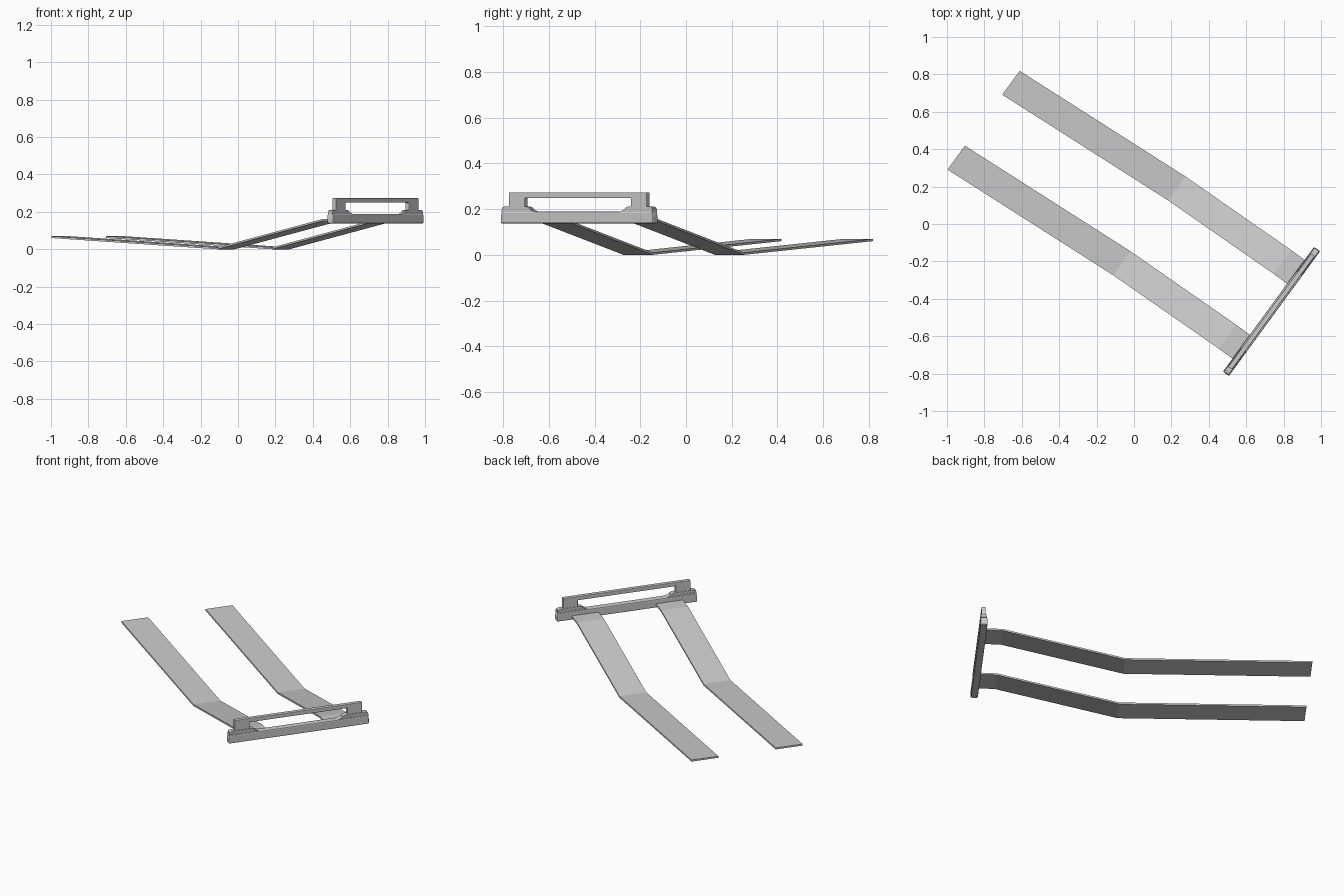
import bpy, bmesh, math
from mathutils import Matrix

if "Cube" in bpy.data.objects:
    bpy.data.objects.remove(bpy.data.objects["Cube"])

# Local frame: x along the crossbar, y toward the strap tips
FRAME = Matrix.Translation((0.735, -0.4675, 0)) @ Matrix.Rotation(math.radians(53.83), 4, 'Z')


def finish(bm, name, bevel=0):
    bmesh.ops.recalc_face_normals(bm, faces=bm.faces)
    me = bpy.data.meshes.new(name)
    bm.to_mesh(me)
    bm.free()
    ob = bpy.data.objects.new(name, me)
    bpy.context.collection.objects.link(ob)
    ob.matrix_world = FRAME
    if bevel:
        mod = ob.modifiers.new("bevel", 'BEVEL')
        mod.width = bevel
        mod.segments = 2
        mod.limit_method = 'ANGLE'
    return ob


def plate(name, outline, depth, bevel=0):
    """Extrude an (x, z) outline symmetrically about y = 0."""
    bm = bmesh.new()
    face = bm.faces.new([bm.verts.new((x, -depth / 2, z)) for x, z in outline])
    ext = bmesh.ops.extrude_face_region(bm, geom=[face])
    verts = [g for g in ext['geom'] if isinstance(g, bmesh.types.BMVert)]
    bmesh.ops.translate(bm, verts=verts, vec=(0, depth, 0))
    return finish(bm, name, bevel)


def strap(name, x0, path, width=0.158, thick=0.01):
    """Thin folded strip through (x, y, z) centres."""
    bm = bmesh.new()
    rings = []
    for x, y, z in path:
        rings.append([bm.verts.new((x0 + x + sx * width / 2, y, z + sz * thick / 2))
                      for sx, sz in ((-1, -1), (1, -1), (1, 1), (-1, 1))])
    for a, b in zip(rings, rings[1:]):
        for i in range(4):
            j = (i + 1) % 4
            bm.faces.new((a[i], a[j], b[j], b[i]))
    bm.faces.new(rings[0])
    bm.faces.new(rings[-1])
    return finish(bm, name)


# Two folded straps, slightly swept sideways
path = [(0, 0.0, 0.158), (0, 0.11, 0.157), (-0.016, 0.797, 0.005), (-0.083, 1.846, 0.065)]
for side, x in (("left", -0.248), ("right", 0.248)):
    strap(side + "_strap", x, path)

# Crossbar with tapered ends
plate("crossbar", [(-0.413, 0.138), (0.413, 0.138), (0.413, 0.168), (0.408, 0.189),
                   (-0.408, 0.189), (-0.413, 0.168)], 0.04, 0.006)

# Stepped pads under the handle
for side, s in (("left", -1), ("right", 1)):
    plate(side + "_pad_base", [(s * x, z) for x, z in
          ((0.41, 0.186), (0.225, 0.186), (0.255, 0.198), (0.41, 0.198))], 0.032)
    plate(side + "_pad", [(s * x, z) for x, z in
          ((0.407, 0.197), (0.255, 0.197), (0.26, 0.205), (0.275, 0.211),
           (0.395, 0.211), (0.407, 0.206))], 0.03)

# Raised handle: two posts and a top rail
plate("handle", [(-0.375, 0.208), (-0.375, 0.273), (0.375, 0.273), (0.375, 0.208),
                 (0.288, 0.208), (0.288, 0.249), (-0.288, 0.249), (-0.288, 0.208)],
      0.024, 0.003)
